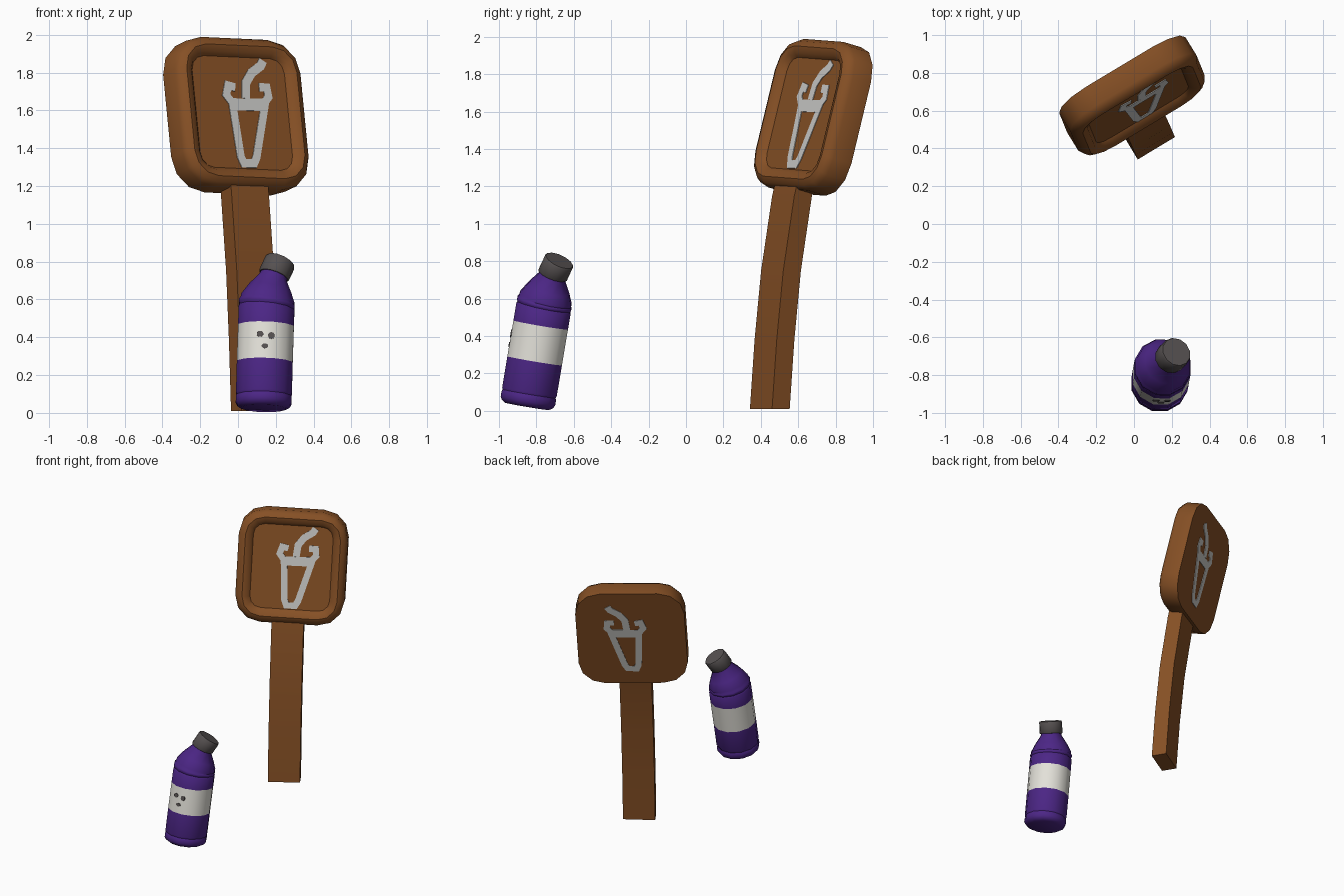
import bpy, bmesh, math
from mathutils import Vector, Matrix

if "Cube" in bpy.data.objects:
    bpy.data.objects.remove(bpy.data.objects["Cube"])


def material(name, r, g, b):
    m = bpy.data.materials.new(name)
    lin = [((c / 255 + 0.055) / 1.055) ** 2.4 for c in (r, g, b)]
    m.diffuse_color = (*lin, 1)
    m.use_nodes = True
    m.node_tree.nodes["Principled BSDF"].inputs["Base Color"].default_value = m.diffuse_color
    return m


WOOD = material("brown wood", 134, 80, 37)
ICON = material("light grey paint", 203, 203, 200)
PURPLE = material("purple plastic", 76, 38, 134)
LABEL = material("off white label", 228, 226, 218)
CAP = material("dark grey cap", 86, 81, 81)


def finish(bm, name, mats, angle=40):
    bmesh.ops.recalc_face_normals(bm, faces=bm.faces)
    me = bpy.data.meshes.new(name)
    bm.to_mesh(me)
    bm.free()
    for m in mats:
        me.materials.append(m)
    ob = bpy.data.objects.new(name, me)
    bpy.context.collection.objects.link(ob)
    bpy.ops.object.select_all(action='DESELECT')
    ob.select_set(True)
    bpy.context.view_layer.objects.active = ob
    bpy.ops.object.shade_smooth_by_angle(angle=math.radians(angle))
    return ob


def loft(name, loops, mats, rule=None, angle=40):
    """Skin a stack of closed loops and cap both ends; rule(i) picks a material."""
    bm = bmesh.new()
    rows = [[bm.verts.new(p) for p in lp] for lp in loops]
    n = len(rows[0])
    for i in range(len(rows) - 1):
        for j in range(n):
            k = (j + 1) % n
            f = bm.faces.new((rows[i][j], rows[i][k], rows[i + 1][k], rows[i + 1][j]))
            f.material_index = rule(i) if rule else 0
    bm.faces.new(rows[0])
    bm.faces.new(rows[-1])
    return finish(bm, name, mats, angle)


# Sign frame: local x = right, y = up, z = out of the front
up = Vector((-0.098, 0.24, 1)).normalized()
face = Vector((0.515, -0.857, 0))
out = (face - face.dot(up) * up).normalized()
right = up.cross(out)
FRAME = Matrix((right, up, out)).transposed().to_4x4()
FRAME.translation = (0, 0.67, 1.575)


def rounded_rect(inset, depth, hw=0.39, hh=0.41, rad=0.185, seg=3):
    r = max(rad - inset, 0.07)
    w, h = hw - inset - r, hh - inset - r
    pts = []
    for q, (sx, sy) in enumerate(((1, 1), (-1, 1), (-1, -1), (1, -1))):
        for k in range(seg + 1):
            a = math.pi / 2 * (q + k / seg)
            pts.append(FRAME @ Vector((sx * w + r * math.cos(a), sy * h + r * math.sin(a), depth)))
    return pts


# Sign board with rounded rim and recessed panel
PANEL, BACK = 0.045, -0.08
loft("sign_board", [rounded_rect(i, d) for i, d in (
    (0, BACK), (0, 0.035), (0.02, 0.068), (0.05, 0.082), (0.085, 0.072), (0.105, PANEL))],
    [WOOD])

# Sign post, gently bent
flat_r, flat_f = Vector((0.857, 0.515, 0)), Vector((0.515, -0.857, 0))
post = []
for x, y, z in ((0.09, 0.448, 0.01), (0.079, 0.473, 0.38), (0.064, 0.508, 0.75),
                (0.037, 0.567, 1.15), (0.027, 0.598, 1.28)):
    c = Vector((x, y, z))
    post.append([c + flat_r * 0.115 * a + flat_f * 0.055 * b
                 for a, b in ((1, 1), (-1, 1), (-1, -1), (1, -1))])
loft("sign_post", post, [WOOD])

# Painted drink cup, on the front and the back of the board
STROKES = [
    (0.05, False, [(0.158, 0.292), (0.14, 0.262), (0.08, 0.222), (0.038, 0.165), (0.029, 0.08)]),
    (0.045, False, [(-0.03, 0.138), (-0.074, 0.147), (-0.09, 0.095), (-0.057, 0.052)]),
    (0.062, False, [(-0.078, 0.046), (0.158, 0.052)]),
    (0.045, False, [(0.136, 0.055), (0.171, 0.094), (0.165, 0.145), (0.118, 0.145)]),
    (0.046, True, [(-0.056, 0.035), (-0.037, -0.24), (-0.022, -0.277),
                   (0.04, -0.275), (0.06, -0.24), (0.14, 0.038)]),
]


def ribbon(bm, width, closed, pts, low, high):
    pts = [Vector(p) for p in pts]
    n = len(pts)
    rows = []
    for i, p in enumerate(pts):
        a = pts[i - 1] if (i or closed) else p
        b = pts[(i + 1) % n] if (i < n - 1 or closed) else p
        d1 = (p - a).normalized() if a != p else (b - p).normalized()
        d2 = (b - p).normalized() if b != p else d1
        t = (d1 + d2).normalized()
        side = Vector((-t.y, t.x)) * width / 2 / max(t.dot(d1), 0.6)
        rows.append([bm.verts.new(FRAME @ Vector((q.x, q.y, z)))
                     for q, z in ((p + side, low), (p - side, low), (p - side, high), (p + side, high))])
    for i in range(n if closed else n - 1):
        r, s = rows[i], rows[(i + 1) % n]
        for j in range(4):
            k = (j + 1) % 4
            bm.faces.new((r[j], r[k], s[k], s[j]))
    if not closed:
        bm.faces.new(rows[0])
        bm.faces.new(rows[-1])


for name, low, high in (("front_cup_painting", PANEL - 0.002, PANEL + 0.004),
                        ("back_cup_painting", BACK - 0.004, BACK + 0.002)):
    bm = bmesh.new()
    for w, closed, pts in STROKES:
        ribbon(bm, w, closed, pts, low, high)
    finish(bm, name, [ICON], 20)

# Bottle axis: a leaning path that bends toward the cap
AXIS = [(0, (0.135, -0.85, 0.024)), (0.3, (0.143, -0.80, 0.322)), (0.56, (0.152, -0.757, 0.577)),
        (0.72, (0.19, -0.712, 0.728)), (0.8, (0.225, -0.677, 0.803))]


def axis_point(s):
    for (s0, p0), (s1, p1) in zip(AXIS, AXIS[1:]):
        if s <= s1 or s1 == 0.8:
            return Vector(p0).lerp(Vector(p1), (s - s0) / (s1 - s0))


def axis_frame(s):
    t = (axis_point(s + 0.06) - axis_point(s - 0.06)).normalized()
    ex = (Vector((1, 0, 0)) - t.x * t).normalized()
    return axis_point(s), ex, t.cross(ex), t


SIDES = 12


def ring(s, r):
    c, ex, ey, t = axis_frame(s)
    return [c + r * (math.cos(a) * ex + math.sin(a) * ey)
            for a in (2 * math.pi * (k + 0.5) / SIDES for k in range(SIDES))]


# Bottle body with foot groove, label band, shoulder ridges and cone
BODY = [(0, 0.122), (0.012, 0.142), (0.03, 0.153), (0.055, 0.153), (0.068, 0.148), (0.08, 0.153),
        (0.245, 0.153), (0.44, 0.153), (0.53, 0.153), (0.54, 0.147), (0.55, 0.153), (0.562, 0.153),
        (0.57, 0.147), (0.585, 0.147), (0.64, 0.118), (0.705, 0.076), (0.73, 0.074)]
loft("bottle_body", [ring(s, r) for s, r in BODY], [PURPLE, LABEL],
     lambda i: 1 if BODY[i][0] == 0.245 else 0)

# Bottle cap
loft("bottle_cap", [ring(s, r) for s, r in ((0.717, 0.08), (0.722, 0.084), (0.792, 0.084), (0.8, 0.079))],
     [CAP])

# Three dark spots on the front of the label
bm = bmesh.new()
for dx, s, rx, rz in ((-0.029, 0.372, 0.018, 0.016), (0.031, 0.365, 0.018, 0.018),
                      (-0.001, 0.308, 0.018, 0.013)):
    c, ex, ey, t = axis_frame(s)
    m = Matrix((ex, t, -ey)).transposed().to_4x4()
    m.translation = c + ex * dx - ey * 0.1485
    bmesh.ops.create_cone(bm, cap_ends=True, segments=10, radius1=1, radius2=1, depth=0.006,
                          matrix=m @ Matrix.Diagonal((rx, rz, 1, 1)))
finish(bm, "label_spots", [CAP])
